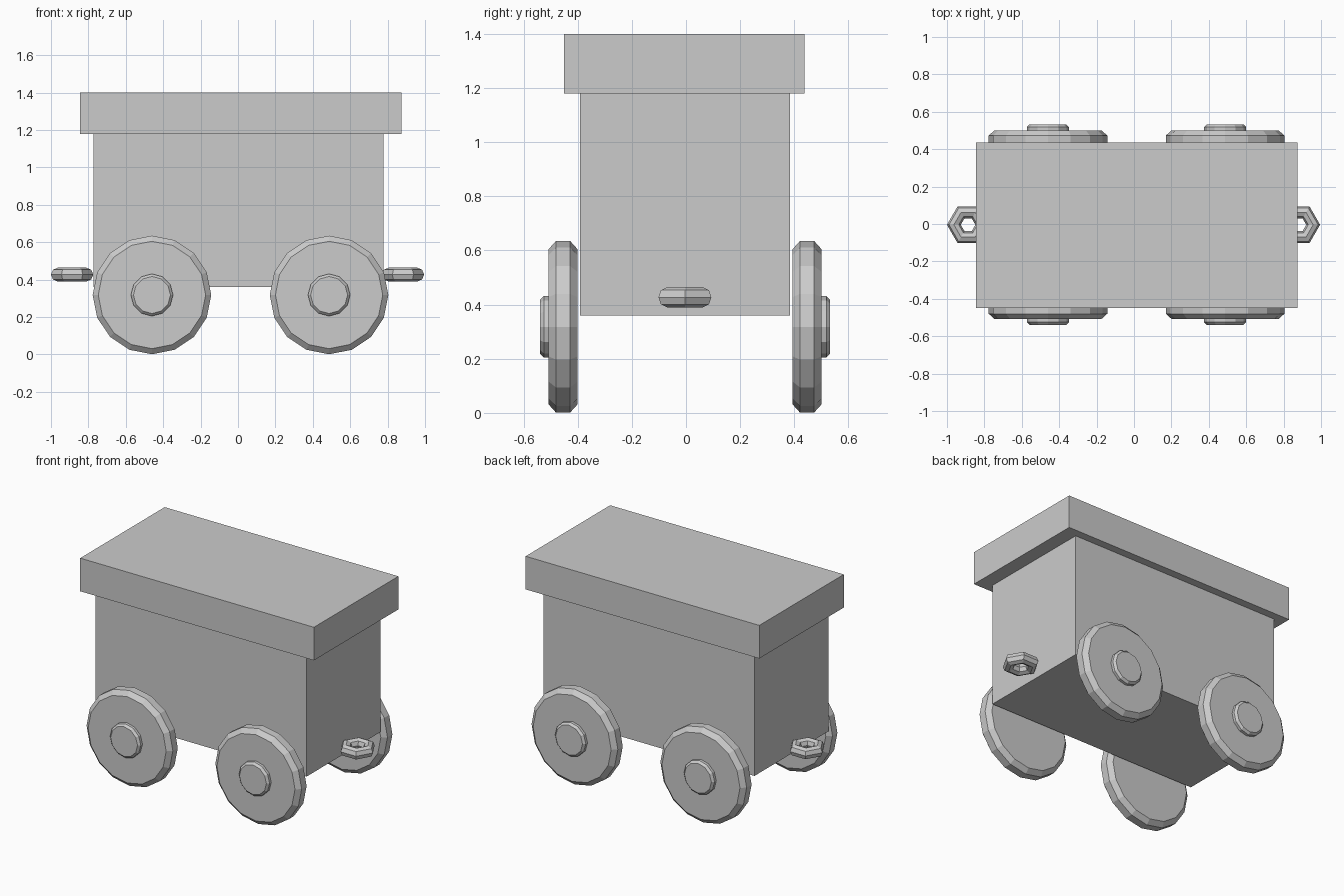
import bpy, bmesh
from math import pi, sin, cos

if "Cube" in bpy.data.objects:
    bpy.data.objects.remove(bpy.data.objects["Cube"])


def finish(name, bm):
    bmesh.ops.recalc_face_normals(bm, faces=bm.faces[:])
    mesh = bpy.data.meshes.new(name)
    bm.to_mesh(mesh)
    bm.free()
    obj = bpy.data.objects.new(name, mesh)
    bpy.context.collection.objects.link(obj)
    return obj


def box(name, x0, x1, y0, y1, z0, z1):
    bm = bmesh.new()
    bmesh.ops.create_cube(bm, size=1)
    for v in bm.verts:
        v.co = ((x0 + x1) / 2 + v.co.x * (x1 - x0),
                (y0 + y1) / 2 + v.co.y * (y1 - y0),
                (z0 + z1) / 2 + v.co.z * (z1 - z0))
    return finish(name, bm)


def lathe_y(name, x, z, profile, sides):
    """Capped disc around the y axis from (radius, y) points."""
    bm = bmesh.new()
    rings = [[bm.verts.new((x + r * sin(2 * pi * i / sides), y,
                            z + r * cos(2 * pi * i / sides)))
              for i in range(sides)] for r, y in profile]
    for a, b in zip(rings, rings[1:]):
        for i in range(sides):
            j = (i + 1) % sides
            bm.faces.new((a[i], a[j], b[j], b[i]))
    bm.faces.new(rings[0])
    bm.faces.new(rings[-1])
    return finish(name, bm)


# Body and overhanging roof
box("wagon_body", -0.772, 0.778, -0.391, 0.384, 0.36, 1.18)
box("roof", -0.845, 0.873, -0.45, 0.437, 1.18, 1.40)

# Bevelled wheels with raised hub caps
for end, x in (("left", -0.46), ("right", 0.487)):
    for face, s, y in (("front", -1, 0.401), ("back", 1, 0.394)):
        wheel = [(0.287, y), (0.317, y + 0.027),
                 (0.317, y + 0.079), (0.287, y + 0.106)]
        hub = [(0.113, y + 0.10), (0.113, y + 0.124), (0.099, y + 0.138)]
        for part, prof, sides in (("wheel", wheel, 16), ("hub", hub, 12)):
            lathe_y(f"{face}_{end}_{part}", x, 0.318,
                    [(r, s * d) for r, d in prof], sides)

# Six-sided coupling rings at both ends
for end, x in (("left", -0.887), ("right", 0.882)):
    bpy.ops.mesh.primitive_torus_add(
        location=(x, -0.004, 0.427), major_segments=6, minor_segments=8,
        major_radius=0.076, minor_radius=0.037)
    bpy.context.object.name = f"{end}_coupling_ring"
